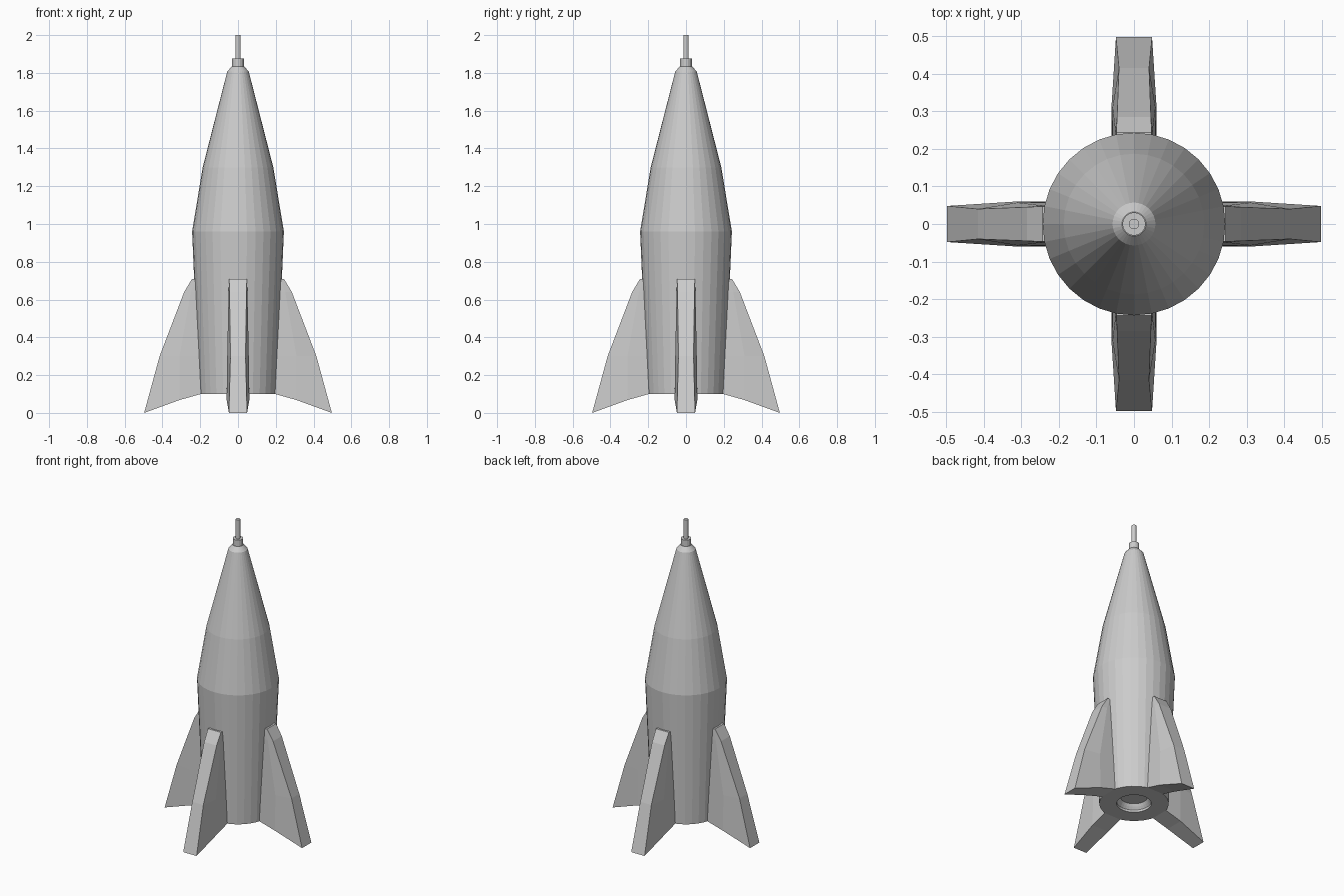
import bpy, bmesh, math
from mathutils import Matrix, Vector

if "Cube" in bpy.data.objects:
    bpy.data.objects.remove(bpy.data.objects["Cube"])


def finish(name, bm):
    bmesh.ops.recalc_face_normals(bm, faces=bm.faces)
    mesh = bpy.data.meshes.new(name)
    bm.to_mesh(mesh)
    bm.free()
    obj = bpy.data.objects.new(name, mesh)
    bpy.context.collection.objects.link(obj)
    return obj


def lathe(name, profile, sides):
    """Spin a (radius, z) profile around z and cap both ends."""
    bm = bmesh.new()
    rings = []
    for r, z in profile:
        rings.append([bm.verts.new((r * math.cos(2 * math.pi * i / sides),
                                    r * math.sin(2 * math.pi * i / sides), z))
                      for i in range(sides)])
    for a, b in zip(rings, rings[1:]):
        for i in range(sides):
            j = (i + 1) % sides
            bm.faces.new((a[i], a[j], b[j], b[i]))
    bm.faces.new(rings[0])
    bm.faces.new(rings[-1])
    return finish(name, bm)


def fin(name, angle):
    """Faceted fin: rows of (radius, z, half thickness), root to rim."""
    rows = [
        [(0.19, 0.102, 0.060), (0.31, 0.068, 0.060), (0.497, 0.0, 0.048)],
        [(0.19, 0.30, 0.057), (0.31, 0.30, 0.057), (0.415, 0.30, 0.040)],
        [(0.20, 0.64, 0.050), (0.25, 0.64, 0.050), (0.285, 0.64, 0.045)],
        [(0.20, 0.71, 0.047), (0.225, 0.71, 0.047), (0.243, 0.71, 0.047)],
    ]
    bm = bmesh.new()
    rot = Matrix.Rotation(angle, 3, 'Z')
    left, right = [[[bm.verts.new(rot @ Vector((r, s * h, z))) for r, z, h in row]
                    for row in rows] for s in (1, -1)]
    # side skins
    for g in (left, right):
        for i in range(3):
            for j in range(2):
                bm.faces.new((g[i][j], g[i][j + 1], g[i + 1][j + 1], g[i + 1][j]))
    # edge band all the way round
    loop = [(0, 0), (0, 1), (0, 2), (1, 2), (2, 2), (3, 2), (3, 1), (3, 0), (2, 0), (1, 0)]
    for (a, b), (c, d) in zip(loop, loop[1:] + loop[:1]):
        bm.faces.new((left[a][b], left[c][d], right[c][d], right[a][b]))
    return finish(name, bm)


# Hull with the recessed exhaust in its base
lathe("hull", [(0.08, 0.145), (0.09, 0.13), (0.103, 0.115), (0.103, 0.10), (0.206, 0.10),
               (0.243, 0.96), (0.187, 1.30), (0.057, 1.807), (0.032, 1.835)], 32)

# Nose collar and antenna
lathe("nose_collar", [(0.031, 1.825), (0.031, 1.876)], 16)
lathe("antenna", [(0.014, 1.87), (0.014, 2.0)], 12)

# Four fins
for k, side in enumerate(("right", "back", "left", "front")):
    fin(side + "_fin", k * math.pi / 2)
